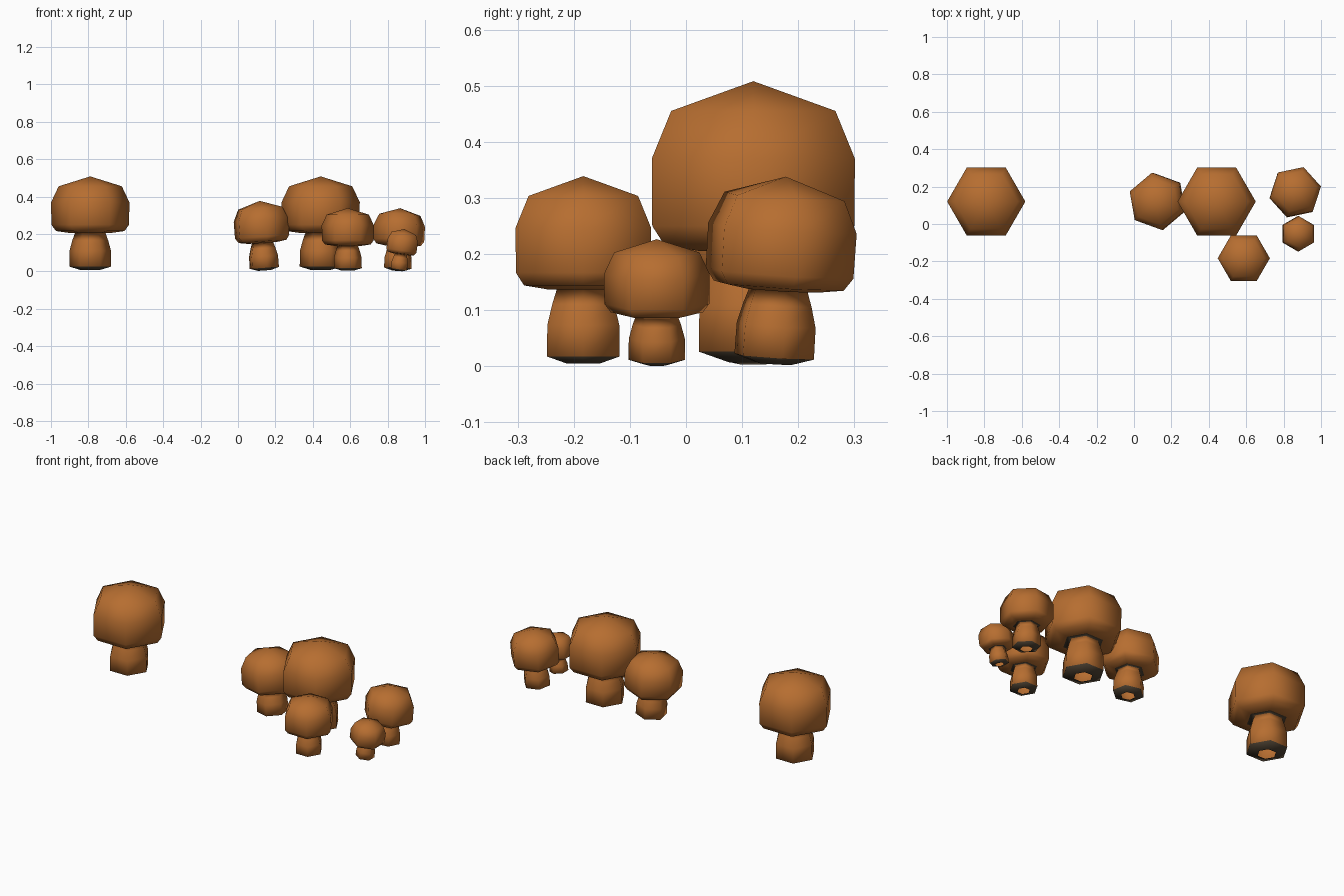
import bpy, math
from mathutils import Matrix, Vector

if "Cube" in bpy.data.objects:
    bpy.data.objects.remove(bpy.data.objects["Cube"])

SIDES = 6
# Profile of a full-size mushroom: (radius, height), from the open foot up to the cap
PROFILE = [(0.050, 0.007), (0.112, 0.026), (0.111, 0.110), (0.096, 0.165), (0.082, 0.205),
           (0.108, 0.205), (0.183, 0.216), (0.208, 0.250), (0.209, 0.370), (0.169, 0.455)]
APEX = 0.508
DARK_RINGS = (0, 4)     # foot underside and gills around the stem

brown = bpy.data.materials.new("mushroom brown")
brown.diffuse_color = (0.47, 0.155, 0.03, 1)
brown.use_nodes = True
brown.node_tree.nodes["Principled BSDF"].inputs["Base Color"].default_value = brown.diffuse_color
dark = bpy.data.materials.new("dark underside")
dark.diffuse_color = (0.07, 0.05, 0.03, 1)
dark.use_nodes = True
dark.node_tree.nodes["Principled BSDF"].inputs["Base Color"].default_value = dark.diffuse_color


def mushroom(name, base, scale, turn=0, lean=(0, 0)):
    """Six-sided turned mushroom; lean is degrees towards +x and +y."""
    verts, faces, mats = [], [], []
    for r, z in PROFILE:
        for i in range(SIDES):
            a = 2 * math.pi * i / SIDES
            verts.append((r * math.cos(a), r * math.sin(a), z))
    verts.append((0, 0, APEX))
    for ring in range(len(PROFILE) - 1):
        for i in range(SIDES):
            j = (i + 1) % SIDES
            a, b = ring * SIDES, (ring + 1) * SIDES
            faces.append((a + i, a + j, b + j, b + i))
            mats.append(int(ring in DARK_RINGS))
    top = (len(PROFILE) - 1) * SIDES
    for i in range(SIDES):
        faces.append((top + i, top + (i + 1) % SIDES, len(verts) - 1))
        mats.append(0)

    mesh = bpy.data.meshes.new(name)
    mesh.from_pydata(verts, [], faces)
    axis = Vector((-lean[1], lean[0], 0))
    tilt = Matrix.Rotation(math.radians(axis.length), 4, axis) if axis.length else Matrix()
    mesh.transform(Matrix.Translation((*base, 0)) @ tilt
                   @ Matrix.Rotation(math.radians(turn), 4, 'Z') @ Matrix.Scale(scale, 4))
    mesh.materials.append(brown)
    mesh.materials.append(dark)
    mesh.polygons.foreach_set("material_index", mats)
    mesh.shade_smooth()
    obj = bpy.data.objects.new(name, mesh)
    bpy.context.collection.objects.link(obj)


# Lone mushroom on the left
mushroom("lone_mushroom", (-0.79, 0.12), 1.0)
# Cluster on the right
mushroom("large_mushroom", (0.442, 0.12), 1.0)
mushroom("front_mushroom", (0.587, -0.183), 0.667)
mushroom("left_mushroom", (0.142, 0.121), 0.744, 40, (-4, 0))
mushroom("right_mushroom", (0.853, 0.156), 0.667, 12, (2.4, 3.7))
mushroom("small_mushroom", (0.858, -0.052), 0.45, 30, (8, 0))
